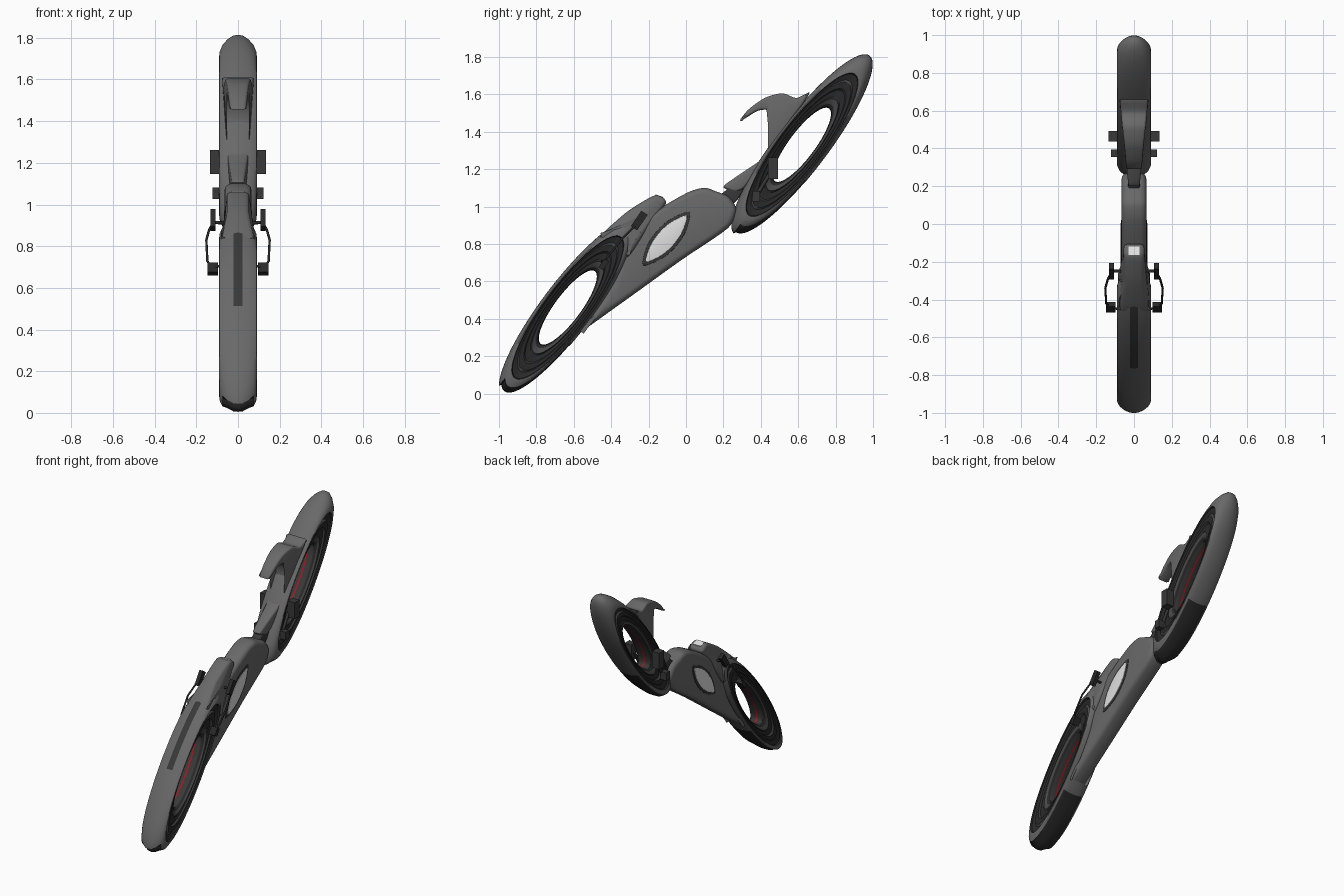
import bpy, bmesh
from math import sin, cos, pi, sqrt, radians
from mathutils import Vector

cube = bpy.data.objects.get("Cube")
if cube:
    bpy.data.objects.remove(cube)


def material(name, r, g, b):
    m = bpy.data.materials.new(name)
    m.use_nodes = True
    m.diffuse_color = (r, g, b, 1)
    m.node_tree.nodes["Principled BSDF"].inputs["Base Color"].default_value = (r, g, b, 1)
    return m


GREY = material("body grey", .14, .14, .14)
RUBBER = material("black rubber", .022, .022, .022)
DARK = material("dark trim", .04, .04, .04)
RIM = material("rim grey", .065, .065, .065)
WHITE = material("pale panel", .75, .75, .75)
RED = material("red light", .35, .01, .015)


def finish(name, bm, mats, angle=35):
    bmesh.ops.recalc_face_normals(bm, faces=bm.faces)
    me = bpy.data.meshes.new(name)
    bm.to_mesh(me)
    bm.free()
    for m in mats:
        me.materials.append(m)
    ob = bpy.data.objects.new(name, me)
    bpy.context.collection.objects.link(ob)
    bpy.ops.object.select_all(action='DESELECT')
    ob.select_set(True)
    bpy.context.view_layer.objects.active = ob
    bpy.ops.object.shade_smooth_by_angle(angle=radians(angle))
    return ob


# Wheels: a ring section swept round a slanted ellipse
GUARD = [(.378, 0), (.376, .022), (.362, .05), (.34, .075), (.315, .088), (.30, .09)]
HUB = [(.296, .08), (.27, .072), (.262, .08), (.235, .078), (.228, .066),
       (.2, .062), (.192, .068), (.17, .06), (.158, .045), (.155, .006)]
HUB_MATS = [1, 1, 3, 1, 2, 1, 1, 3, 1, 2]


def slant(r, t):
    c = .80 + .24 * r
    return r * cos(t), 1.28 * r * (c * cos(t) + sqrt(1 - c * c) * sin(t))


def wheel(name, cy, cz, size, tyre_from, recess, strip):
    bm = bmesh.new()
    n = 120
    half = GUARD + HUB
    section = half + [(r, -x) for r, x in reversed(half[1:])]
    mats = [0] * (len(GUARD) - 1) + HUB_MATS
    mats = mats + [4] + mats[::-1]
    rings = []
    for i in range(n):
        t = 2 * pi * i / n
        ring = []
        for r, x in section:
            if r > .3:
                r = .3 + (r - .3) * (1 - (1 - size) * 4.8)
                if abs(x) < .06 and tyre_from < t < radians(272):
                    r *= recess
            y, z = slant(r, t)
            ring.append(bm.verts.new((x, cy + y, cz + z)))
        rings.append(ring)
    for i in range(n):
        deg = 360 * (i + .5) / n
        a, b = rings[i], rings[(i + 1) % n]
        for j in range(len(section)):
            k = (j + 1) % len(section)
            f = bm.faces.new((a[j], a[k], b[k], b[j]))
            f.material_index = mats[j] if j < len(mats) else 0
            x = max(abs(section[j][1]), abs(section[k][1]))
            if f.material_index == 0:
                if x < .08 and radians(deg) > tyre_from and deg < 272:
                    f.material_index = 1
                elif strip and x < .03 and 45 < deg < 110:
                    f.material_index = 2
    finish(name, bm, [GREY, RUBBER, DARK, RIM, RED])


wheel("front_wheel", -.632, .46, .974, radians(180), .965, True)
wheel("rear_wheel", .62, 1.33, 1, radians(195), .98, False)


# Smooth closed outline through a few side points
def smooth(pts, steps=5):
    out = []
    n = len(pts)
    for i in range(n):
        p0, p1, p2, p3 = (Vector(pts[(i + k) % n]) for k in (-1, 0, 1, 2))
        m1, m2 = (p2 - p0) * .4, (p3 - p1) * .4
        limit = (p2 - p1).length
        m1 = m1.normalized() * min(m1.length, limit)
        m2 = m2.normalized() * min(m2.length, limit)
        for s in range(steps):
            u = s / steps
            out.append(p1 * (2 * u**3 - 3 * u**2 + 1) + m1 * (u**3 - 2 * u**2 + u)
                       + p2 * (3 * u**2 - 2 * u**3) + m2 * (u**3 - u**2))
    return out


# Side outline made into a solid with rounded rims
def shell(name, pts, width, round_, mat, centre=0.0, steps=5):
    pts = smooth(pts, steps)
    n = len(pts)
    area = sum(pts[i - 1].cross(pts[i]) for i in range(n))
    turn = 1 if area > 0 else -1
    levels = [(1, 0), (.55, .12), (.2, .45), (0, 1)]
    levels = levels + levels[::-1]
    bm = bmesh.new()
    rings = []
    for li, (inset, drop) in enumerate(levels):
        side = 1 if li < 4 else -1
        ring = []
        for i, p in enumerate(pts):
            d = (pts[(i + 1) % n] - pts[i - 1]).normalized()
            q = p + Vector((-d.y, d.x)) * turn * inset * round_
            w = width(p.x, p.y) if callable(width) else width
            ring.append(bm.verts.new((centre + side * (w - drop * min(round_, w * .9)), q.x, q.y)))
        rings.append(ring)
    for a, b in zip(rings, rings[1:]):
        for i in range(n):
            bm.faces.new((a[i], a[(i + 1) % n], b[(i + 1) % n], b[i]))
    caps = [bm.faces.new(rings[0]), bm.faces.new(rings[-1][::-1])]
    bmesh.ops.triangulate(bm, faces=caps)
    return finish(name, bm, [mat], 40)


# Main body between the wheels
shell("main_body", [(-.575, .325), (-.35, .48), (-.03, .71), (.225, .885), (.27, .98), (.23, 1.05),
                    (.155, 1.083), (.10, 1.10), (.02, 1.08), (-.107, 1.01), (-.22, .93),
                    (-.32, .80), (-.38, .62), (-.47, .47)], .065, .03, GREY)

# Front cowl rising from the wheel guard
shell("front_cowl", [(-.46, .84), (-.33, .96), (-.25, 1.015), (-.165, 1.06), (-.12, 1.045),
                     (-.107, 1.015), (-.2, .89), (-.31, .73), (-.325, .82), (-.37, .86)],
      lambda y, z: max(.055, min(.085, .085 - .2 * (z - .82))), .022, GREY)

# Hooked tail and seat shell
shell("tail_shell", [(.2, 1.105), (.265, 1.157), (.395, 1.245), (.47, 1.32), (.497, 1.40), (.485, 1.47),
                     (.44, 1.515), (.38, 1.51), (.29, 1.456), (.33, 1.515), (.42, 1.58), (.515, 1.605),
                     (.59, 1.58), (.66, 1.61), (.62, 1.54), (.56, 1.46), (.49, 1.345), (.4, 1.215),
                     (.31, 1.10), (.26, 1.08)],
      lambda y, z: .03 + .1 * max(0, y - .2), .012, GREY)

# Dark link and seat pad joining body and tail
shell("seat_link", [(.14, 1.055), (.2, 1.075), (.29, 1.165), (.32, 1.12), (.26, 1.02), (.17, 1.03)],
      .033, .01, DARK)

# Side lenses with dark frames
LENS = Vector((-.105, .828))
AXIS = Vector((.66, .75))
ACROSS = Vector((-.75, .66))


def lens(name, length, breadth, x, mat):
    pts = [LENS + AXIS * length * u + ACROSS * breadth * v
           for u, v in ((-1, 0), (-.5, .8), (0, 1), (.5, .8), (1, 0), (.5, -.8), (0, -1), (-.5, -.8))]
    shell(name, pts, .004, .002, mat, x, 4)


for s, label in ((1, "left"), (-1, "right")):
    lens(label + "_lens_frame", .19, .066, s * .064, DARK)
    lens(label + "_lens", .165, .05, s * .067, WHITE)


def box(name, loc, size, mat, tilt=0.0):
    bpy.ops.mesh.primitive_cube_add(size=1, location=loc, rotation=(tilt, 0, 0))
    ob = bpy.context.object
    ob.name = name
    ob.scale = size
    ob.data.materials.append(mat)
    mod = ob.modifiers.new("soft edge", 'BEVEL')
    mod.width = .004
    mod.segments = 2


def tube(name, pts, radius, mat):
    cu = bpy.data.curves.new(name, 'CURVE')
    cu.dimensions = '3D'
    cu.bevel_depth = radius
    cu.bevel_resolution = 2
    cu.use_fill_caps = True
    sp = cu.splines.new('POLY')
    sp.points.add(len(pts) - 1)
    for p, co in zip(sp.points, pts):
        p.co = (*co, 1)
    cu.materials.append(mat)
    bpy.context.collection.objects.link(bpy.data.objects.new(name, cu))


# Instrument panel
box("dash_panel", (0, -.143, 1.054), (.06, .045, .008), WHITE, -.33)

# Handlebars, pods, grips and foot pegs on both sides
for s, label in ((1, "left"), (-1, "right")):
    tube(label + "_bar", [(s * .12, -.26, .91), (s * .138, -.29, .88), (s * .152, -.34, .83),
                          (s * .147, -.42, .73), (s * .125, -.445, .69), (s * .08, -.45, .71)], .006, RUBBER)
    tube(label + "_pod_arm", [(s * .05, -.25, .91), (s * .12, -.25, .915)], .008, RUBBER)
    box(label + "_pod", (s * .12, -.25, .925), (.026, .04, .1), RUBBER, -.6)
    box(label + "_grip", (s * .122, -.44, .69), (.05, .03, .055), RUBBER, -.6)
    box(label + "_foot_peg", (s * .108, .465, 1.205), (.054, .055, .115), DARK)
    box(label + "_toe_peg", (s * .1, .375, 1.055), (.046, .04, .055), DARK)
    tube(label + "_peg_stay", [(s * .08, .375, 1.055), (s * .08, .465, 1.205)], .01, DARK)
